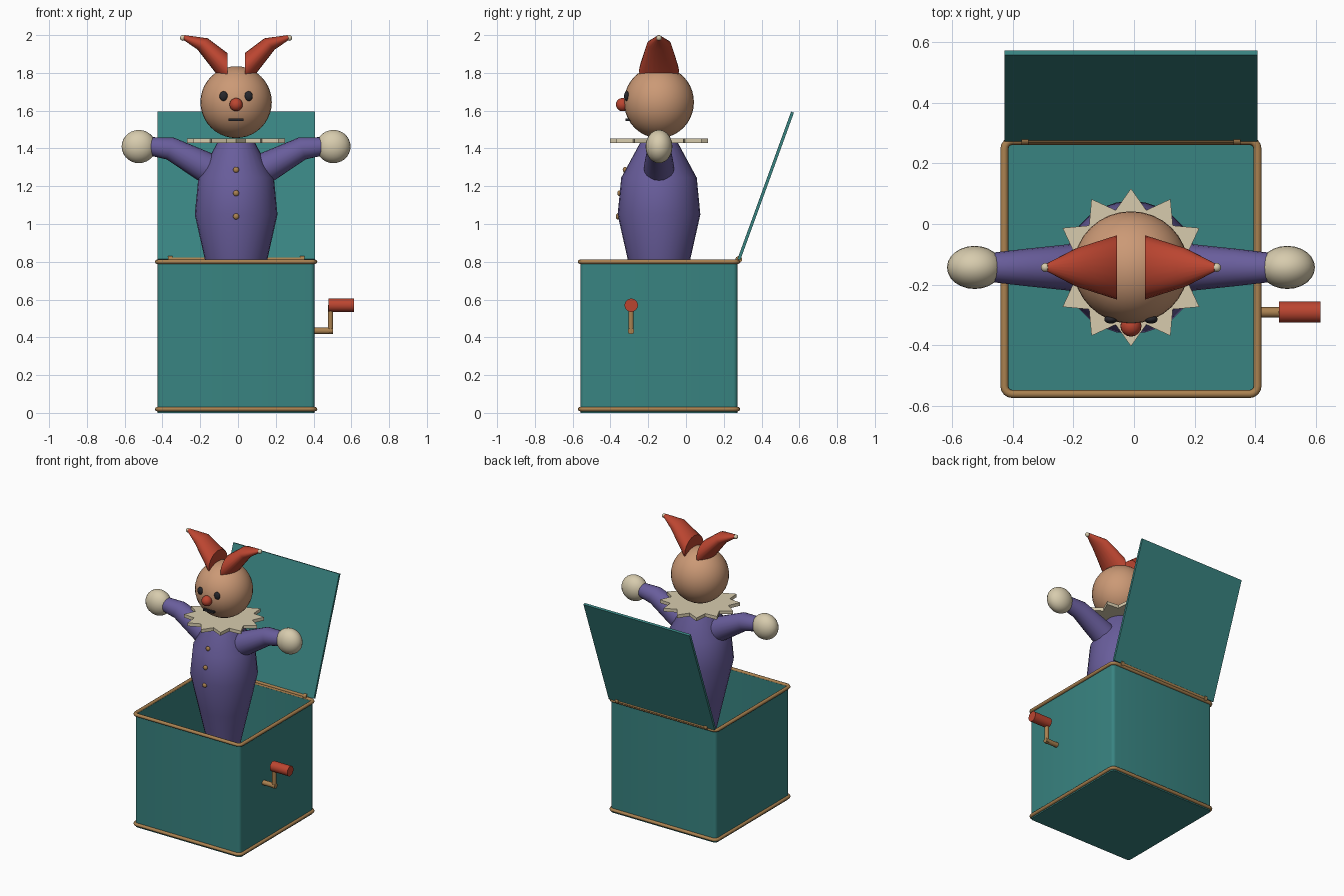
import bpy, bmesh, math
from mathutils import Vector, Matrix

if "Cube" in bpy.data.objects:
    bpy.data.objects.remove(bpy.data.objects["Cube"])

CX, CY = -0.01, -0.143          # shared axis of box and figure


def material(name, rgb):
    m = bpy.data.materials.new(name)
    m.diffuse_color = (*rgb, 1)
    m.use_nodes = True
    m.node_tree.nodes["Principled BSDF"].inputs["Base Color"].default_value = m.diffuse_color
    return m


TEAL = material("teal", (0.04, 0.23, 0.22))
GOLD = material("gold", (0.40, 0.22, 0.08))
RED = material("red", (0.50, 0.06, 0.03))
PURPLE = material("purple", (0.14, 0.11, 0.33))
SKIN = material("skin", (0.60, 0.32, 0.18))
CREAM = material("cream", (0.68, 0.60, 0.42))
DARK = material("dark", (0.02, 0.02, 0.025))


def finish(name, bm, mat, angle=40):
    bmesh.ops.recalc_face_normals(bm, faces=bm.faces)
    me = bpy.data.meshes.new(name)
    bm.to_mesh(me)
    bm.free()
    ob = bpy.data.objects.new(name, me)
    bpy.context.collection.objects.link(ob)
    me.materials.append(mat)
    bpy.ops.object.select_all(action='DESELECT')
    ob.select_set(True)
    bpy.context.view_layer.objects.active = ob
    bpy.ops.object.shade_smooth_by_angle(angle=math.radians(angle))
    return ob


def loft(name, rings, mat, closed=False, angle=40):
    """Skin a list of equal-length point rings; cap the ends unless closed."""
    bm = bmesh.new()
    vs = [[bm.verts.new(p) for p in r] for r in rings]
    n = len(vs[0])
    for a, b in zip(vs, vs[1:] + (vs[:1] if closed else [])):
        for i in range(n):
            j = (i + 1) % n
            bm.faces.new((a[i], a[j], b[j], b[i]))
    if not closed:
        bm.faces.new(vs[0])
        bm.faces.new(vs[-1])
    return finish(name, bm, mat, angle)


def ellipse(c, u, v, n=20):
    c, u, v = Vector(c), Vector(u), Vector(v)
    return [c + u * math.cos(2 * math.pi * i / n) + v * math.sin(2 * math.pi * i / n) for i in range(n)]


def rounded_square(half, r, z, seg=4):
    pts = []
    for q in range(4):
        sx, sy = ((1, 1), (-1, 1), (-1, -1), (1, -1))[q]
        for k in range(seg + 1):
            a = math.pi / 2 * (q + k / seg)
            pts.append((CX + sx * (half - r) + r * math.cos(a), CY + sy * (half - r) + r * math.sin(a), z))
    return pts


def ball(name, c, r, mat, u=24, v=14):
    bm = bmesh.new()
    bmesh.ops.create_uvsphere(bm, u_segments=u, v_segments=v, radius=1,
                              matrix=Matrix.Translation(c) @ Matrix.Diagonal((*r, 1)))
    return finish(name, bm, mat, 60)


def rod(name, a, b, r, mat, n=16):
    d = (Vector(b) - Vector(a)).normalized()
    u = d.orthogonal().normalized() * r
    v = d.cross(u)
    return loft(name, [ellipse(p, u, v, n) for p in (a, b)], mat)


def block(name, c, size, mat, rot=0):
    bm = bmesh.new()
    bmesh.ops.create_cube(bm, size=1, matrix=Matrix.Translation(c) @ Matrix.Rotation(rot, 4, 'X')
                          @ Matrix.Diagonal((*size, 1)))
    return finish(name, bm, mat)


# Open box and its two gold edge trims
loft("box", [rounded_square(0.415, 0.022, 0.0), rounded_square(0.415, 0.022, 0.8),
             rounded_square(0.403, 0.012, 0.8), rounded_square(0.403, 0.012, 0.015)], TEAL)
for name, z in (("top_trim", 0.80), ("bottom_trim", 0.02)):
    loft(name, [rounded_square(0.417 + 0.013 * math.cos(a), 0.026 + 0.013 * math.cos(a), z + 0.012 * math.sin(a))
                for a in (math.pi / 4 * k for k in range(8))], GOLD, closed=True, angle=60)

# Tilted lid with hinge
tilt = math.radians(20)
block("lid", (CX, 0.28 + 0.415 * math.sin(tilt), 0.812 + 0.415 * math.cos(tilt)), (0.834, 0.016, 0.83), TEAL, -tilt)
rod("hinge_rod", (CX - 0.36, 0.279, 0.812), (CX + 0.36, 0.279, 0.812), 0.012, GOLD)
for s in (-1, 1):
    rod("hinge_knuckle", (CX + s * 0.338, 0.279, 0.812), (CX + s * 0.361, 0.279, 0.812), 0.018, GOLD)

# Crank
rod("crank_shaft", (0.395, -0.291, 0.434), (0.503, -0.291, 0.434), 0.017, GOLD)
rod("crank_arm", (0.49, -0.291, 0.42), (0.49, -0.291, 0.57), 0.014, GOLD)
rod("crank_handle", (0.478, -0.29, 0.57), (0.615, -0.29, 0.57), 0.035, RED, 20)

# Spring hidden in the box
helix = []
for i in range(97):
    a = 2 * math.pi * 6 * i / 96
    out = Vector((math.cos(a), math.sin(a), 0))
    helix.append(ellipse(Vector((CX, CY, 0.02 + 0.5 * i / 96)) + out * 0.08, out * 0.01, (0, 0, 0.01), 6))
loft("spring", helix, GOLD)

# Body turned from a profile
loft("body", [ellipse((CX, CY, z), (r, 0, 0), (0, r, 0), 28) for r, z in
              ((0.10, 0.52), (0.165, 0.81), (0.219, 1.05), (0.20, 1.245), (0.10, 1.43))], PURPLE, angle=30)
for y, z in ((-0.323, 1.287), (-0.352, 1.163), (-0.36, 1.04)):
    ball("button", (CX, y, z), (0.016, 0.012, 0.016), GOLD, 12, 8)

# Twelve-pointed collar
star = [((0.26, 0.195)[i % 2], math.pi / 12 * i) for i in range(24)]
loft("collar", [[(CX + r * math.cos(a), CY + r * math.sin(a), z) for r, a in star] for z in (1.43, 1.453)], CREAM)

# Head and face
ball("head", (CX, CY, 1.645), (0.189, 0.185, 0.19), SKIN, 32, 20)
ball("nose", (CX, -0.336, 1.632), (0.035, 0.035, 0.035), RED, 16, 10)
block("mouth", (CX, -0.308, 1.552), (0.08, 0.026, 0.014), DARK)

# Mirrored parts: eyes, arms, hands, hat points
for s in (-1, 1):
    side = "left" if s < 0 else "right"
    ball(side + "_eye", (CX + s * 0.066, -0.314, 1.677), (0.022, 0.014, 0.026), DARK, 16, 10)
    arm = []
    for x, z, r, ux, uz in ((0.09, 1.263, 0.082, -0.46, 0.89), (0.17, 1.305, 0.08, -0.46, 0.89),
                            (0.35, 1.40, 0.061, -0.3, 0.95), (0.47, 1.413, 0.047, -0.1, 0.995)):
        arm.append(ellipse((CX + s * x, CY, z), (s * ux * r, 0, uz * r), (0, r, 0)))
    loft(side + "_arm", arm, PURPLE, angle=50)
    ball(side + "_hand", (CX + s * 0.515, CY, 1.41), (0.091, 0.071, 0.088), CREAM)
    point = []
    for x, z, ux, uz, ry in ((0.046, 1.812, 0, 0.093, 0.106), (0.177, 1.953, -0.027, 0.03, 0.064),
                             (0.277, 1.988, -0.004, 0.012, 0.013)):
        point.append(ellipse((CX + s * x, CY, z), (s * ux, 0, uz), (0, ry, 0)))
    loft(side + "_hat_point", point, RED, angle=50)
    ball(side + "_bell", (CX + s * 0.282, CY, 1.985), (0.015, 0.015, 0.015), CREAM, 12, 8)
